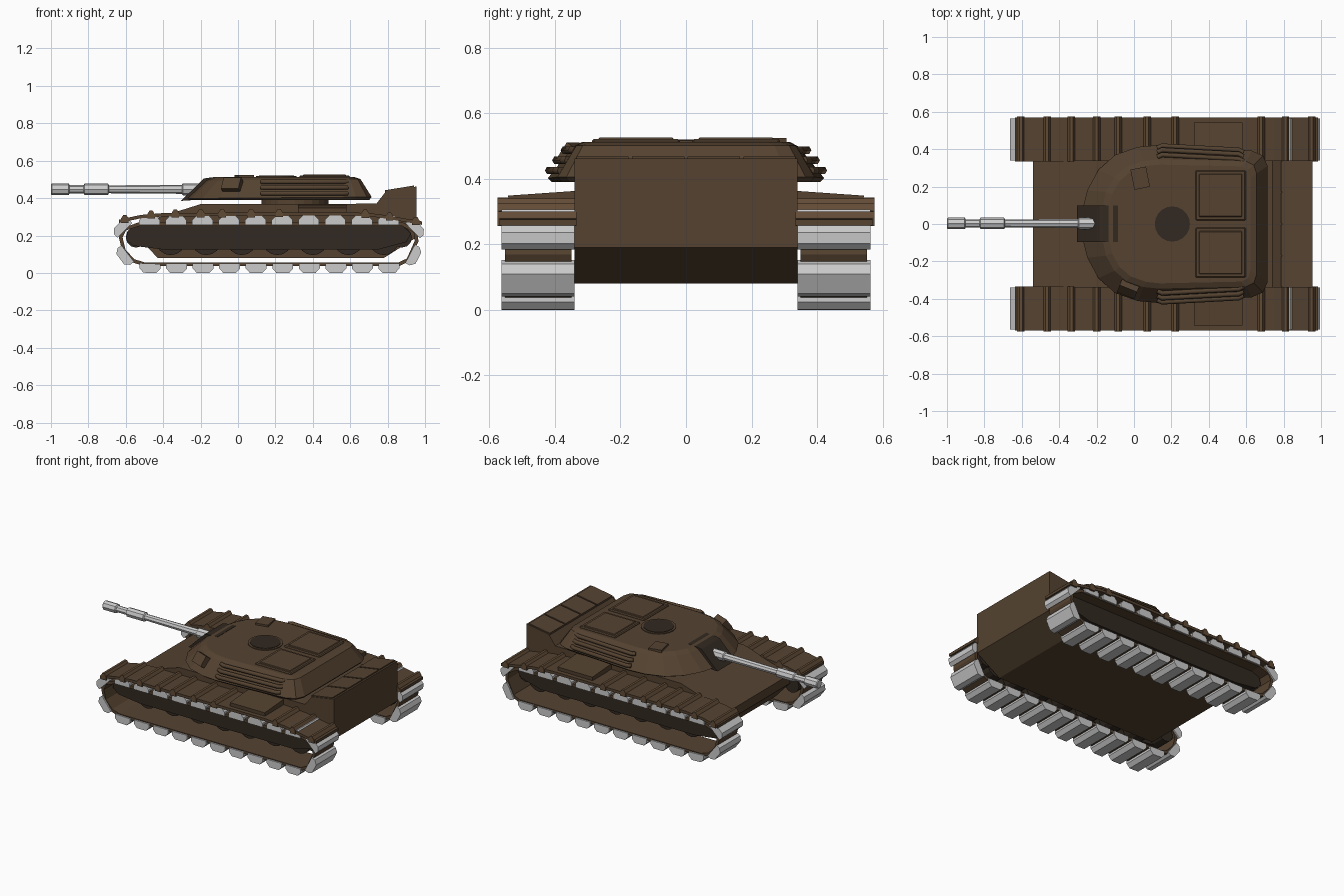
import bpy, bmesh, math
from mathutils import Vector, Matrix

if "Cube" in bpy.data.objects:
    bpy.data.objects.remove(bpy.data.objects["Cube"])


def material(name, rgb):
    m = bpy.data.materials.new(name)
    m.diffuse_color = (*rgb, 1)
    m.use_nodes = True
    m.node_tree.nodes["Principled BSDF"].inputs["Base Color"].default_value = m.diffuse_color
    return m


BROWN = material("brown", (0.09, 0.055, 0.03))
DARK = material("dark_brown", (0.032, 0.022, 0.015))
RUST = material("rib_brown", (0.12, 0.07, 0.036))


def finish(name, bm, mat=None, normals=True):
    if normals:
        bmesh.ops.recalc_face_normals(bm, faces=bm.faces)
    me = bpy.data.meshes.new(name)
    bm.to_mesh(me)
    bm.free()
    ob = bpy.data.objects.new(name, me)
    bpy.context.collection.objects.link(ob)
    if mat:
        me.materials.append(mat)
    return ob


def add_prism(bm, pts, y0, y1):
    a = [bm.verts.new((x, y0, z)) for x, z in pts]
    b = [bm.verts.new((x, y1, z)) for x, z in pts]
    bm.faces.new(a)
    bm.faces.new(b[::-1])
    for i in range(len(pts)):
        j = (i + 1) % len(pts)
        bm.faces.new((a[i], b[i], b[j], a[j]))


def prism(name, pts, y0, y1, mat=None):
    bm = bmesh.new()
    add_prism(bm, pts, y0, y1)
    return finish(name, bm, mat)


def box(name, loc, size, mat, rot=(0, 0, 0), bevel=0.0):
    bm = bmesh.new()
    bmesh.ops.create_cube(bm, size=1, matrix=Matrix.Diagonal((*size, 1)))
    ob = finish(name, bm, mat)
    ob.location, ob.rotation_euler = loc, rot
    if bevel:
        mod = ob.modifiers.new("bevel", 'BEVEL')
        mod.width, mod.segments = bevel, 1
    return ob


def cylinder(name, loc, r, depth, sides, mat=None, rot=(0, 0, 0)):
    bm = bmesh.new()
    bmesh.ops.create_cone(bm, cap_ends=True, segments=sides, radius1=r, radius2=r, depth=depth)
    ob = finish(name, bm, mat)
    ob.location, ob.rotation_euler = loc, rot
    return ob


# Hull with sloped nose and raised rear engine deck
prism("hull", [(-0.54, 0.26), (-0.2, 0.368), (0.74, 0.37), (0.79, 0.435), (0.955, 0.462),
               (0.955, 0.19), (0.78, 0.08), (-0.43, 0.08), (-0.54, 0.2)], -0.34, 0.34, BROWN)
for i in range(4):
    y = -0.255 + 0.17 * i
    prism("engine_deck_plate", [(0.785, 0.43), (0.94, 0.456), (0.94, 0.467), (0.785, 0.442)],
          y - 0.08, y + 0.08, BROWN)

# Track loop: belt path in x, z
PATH = [Vector(p) for p in [(-0.5, 0.046), (0.86, 0.046), (0.91, 0.07), (0.955, 0.17), (0.95, 0.22),
                            (0.88, 0.26), (-0.53, 0.26), (-0.605, 0.235), (-0.627, 0.19),
                            (-0.61, 0.12), (-0.56, 0.065)]]
SEG = [(PATH[i], PATH[(i + 1) % len(PATH)]) for i in range(len(PATH))]
TOTAL = sum((b - a).length for a, b in SEG)


def along(s):
    s %= TOTAL
    for a, b in SEG:
        d = (b - a).length
        if s <= d:
            return a.lerp(b, s / d)
        s -= d
    return PATH[0]


PAD = [(-0.056, -0.004), (-0.056, 0.022), (-0.034, 0.046), (0.034, 0.046), (0.056, 0.022), (0.056, -0.004)]
FENDER = [(-0.635, 0.285), (-0.52, 0.31), (-0.4, 0.32), (0.6, 0.325), (0.75, 0.315), (0.985, 0.275)]


def fender_z(x):
    for (x0, z0), (x1, z1) in zip(FENDER, FENDER[1:]):
        if x <= x1:
            return z0 + (z1 - z0) * (x - x0) / (x1 - x0)


for s in (1, -1):
    side = "left" if s > 0 else "right"
    # Track pads
    bm = bmesh.new()
    for k in range(24):
        d = 0.03 + TOTAL * k / 24
        t = (along(d + 0.04) - along(d - 0.04)).normalized()
        n, p = Vector((t.y, -t.x)), along(d)
        add_prism(bm, [p + t * u + n * v for u, v in PAD], s * 0.34, s * 0.563)
    finish("track_pads_" + side, bm)
    # Belt that carries the pads
    bm = bmesh.new()
    rows = [[bm.verts.new((p.x, y * s, p.y)) for p in PATH] for y in (0.35, 0.553)]
    for i in range(len(PATH)):
        j = (i + 1) % len(PATH)
        bm.faces.new((rows[0][i], rows[0][j], rows[1][j], rows[1][i]))
    belt = finish("track_belt_" + side, bm, BROWN)
    mod = belt.modifiers.new("thickness", 'SOLIDIFY')
    mod.thickness, mod.offset = 0.02, 0
    # Running gear behind a dark side panel
    prism("side_panel_" + side, [(-0.6, 0.18), (-0.56, 0.145), (-0.4, 0.125), (0.75, 0.125), (0.9, 0.165),
                                 (0.925, 0.21), (0.88, 0.252), (-0.55, 0.252), (-0.59, 0.225)],
          s * 0.44, s * 0.48, DARK)
    for x in (-0.36, -0.17, 0.02, 0.21, 0.4, 0.59, 0.78):
        cylinder("road_wheel_" + side, (x, s * 0.41, 0.175), 0.08, 0.1, 16, DARK, (math.pi / 2, 0, 0))
    for x in (-0.545, 0.875):
        cylinder("end_wheel_" + side, (x, s * 0.405, 0.19), 0.055, 0.11, 12, DARK, (math.pi / 2, 0, 0))
    # Fender with cross ribs and a tool box
    prism("fender_" + side, FENDER + [(x, z - 0.018) for x, z in FENDER[::-1]], s * 0.335, s * 0.57, BROWN)
    bm = bmesh.new()
    for x in (-0.605, -0.465, -0.335, -0.2, -0.085, 0.07, 0.22, 0.68, 0.81, 0.95):
        z = fender_z(x)
        add_prism(bm, [(x - 0.02, z - 0.025), (x - 0.02, z), (x - 0.008, z + 0.019),
                       (x + 0.008, z + 0.019), (x + 0.02, z), (x + 0.02, z - 0.025)], s * 0.334, s * 0.575)
    finish("fender_ribs_" + side, bm, RUST)
    box("tool_box_" + side, (0.45, s * 0.437, 0.338), (0.26, 0.21, 0.035), BROWN, (-s * 0.07, 0, 0))

# Turret: lofted rings from a half outline (x, y), mirrored across y
LOWER = [(-0.27, 0.1), (-0.25, 0.18), (-0.19, 0.29), (-0.1, 0.37), (0.02, 0.412), (0.13, 0.422),
         (0.63, 0.392), (0.69, 0.365), (0.715, 0.31)]
UPPER = [(-0.165, 0.1), (-0.15, 0.17), (-0.105, 0.25), (-0.04, 0.305), (0.05, 0.337), (0.13, 0.345),
         (0.6, 0.335), (0.64, 0.315), (0.655, 0.27)]


def ring(bm, half, z, f=1.0):
    full = half + [(x, -y) for x, y in half[::-1]]
    return [bm.verts.new((0.25 + (x - 0.25) * f, y * f, z + 0.008 * (x if f == 1 else 0))) for x, y in full]


bm = bmesh.new()
rings = [ring(bm, LOWER, 0.39, 0.97), ring(bm, LOWER, 0.4), ring(bm, UPPER, 0.496), ring(bm, UPPER, 0.512, 0.92)]
for a, b in zip(rings, rings[1:]):
    for i in range(len(a)):
        j = (i + 1) % len(a)
        bm.faces.new((a[i], a[j], b[j], b[i]))
bm.faces.new(rings[0])
bm.faces.new(rings[-1])
finish("turret", bm, BROWN)
cylinder("turret_ring", (0.305, 0, 0.382), 0.18, 0.04, 24, BROWN)

# Turret roof fittings
cylinder("round_hatch", (0.205, 0, 0.511), 0.108, 0.012, 20, BROWN)
cylinder("round_hatch_lid", (0.205, 0, 0.514), 0.094, 0.012, 20, DARK)
for s in (1, -1):
    box("roof_panel", (0.463, s * 0.153, 0.513), (0.27, 0.268, 0.016), BROWN, bevel=0.006)
    box("roof_panel_lid", (0.463, s * 0.153, 0.517), (0.235, 0.235, 0.016), BROWN, bevel=0.006)
    # Three rails along each turret side
    for z, y in ((0.425, 0.418), (0.456, 0.396), (0.487, 0.37)):
        cu = bpy.data.curves.new("side_rail", 'CURVE')
        cu.dimensions, cu.bevel_depth, cu.bevel_resolution = '3D', 0.013, 1
        cu.use_fill_caps = True
        sp = cu.splines.new('POLY')
        pts = [(0.125, y - 0.012), (0.15, y), (0.56, y - 0.022), (0.585, y - 0.036)]
        sp.points.add(3)
        for q, (px, py) in zip(sp.points, pts):
            q.co = (px, s * py, z, 1)
        cu.materials.append(BROWN)
        bpy.context.collection.objects.link(bpy.data.objects.new("side_rail", cu))
box("sight_cover", (0.033, 0.245, 0.512), (0.085, 0.11, 0.024), BROWN, (0, 0, 0.2))
box("side_sight_box", (-0.03, -0.345, 0.467), (0.1, 0.05, 0.072), BROWN, (-0.6, 0.0, -0.38))

# Gun mantlet and stepped barrel
prism("mantlet", [(-0.305, 0.385), (-0.185, 0.503), (-0.165, 0.508), (-0.085, 0.514), (-0.085, 0.4)],
      -0.095, 0.1, DARK)
GUN = [(-1, 0.0), (-1, 0.026), (-0.995, 0.031), (-0.905, 0.031), (-0.9, 0.022), (-0.825, 0.022),
       (-0.82, 0.031), (-0.695, 0.031), (-0.69, 0.021), (-0.3, 0.024), (-0.295, 0.032), (-0.17, 0.032), (-0.17, 0.0)]
bm = bmesh.new()
prof = [bm.verts.new((x, 0, r)) for x, r in GUN]
edges = [bm.edges.new(e) for e in zip(prof, prof[1:])]
bmesh.ops.spin(bm, geom=prof + edges, cent=(0, 0, 0), axis=(1, 0, 0), angle=2 * math.pi, steps=8)
bmesh.ops.remove_doubles(bm, verts=bm.verts, dist=0.0005)
gun = finish("gun_barrel", bm)
gun.location = (0, 0.003, 0.447)
